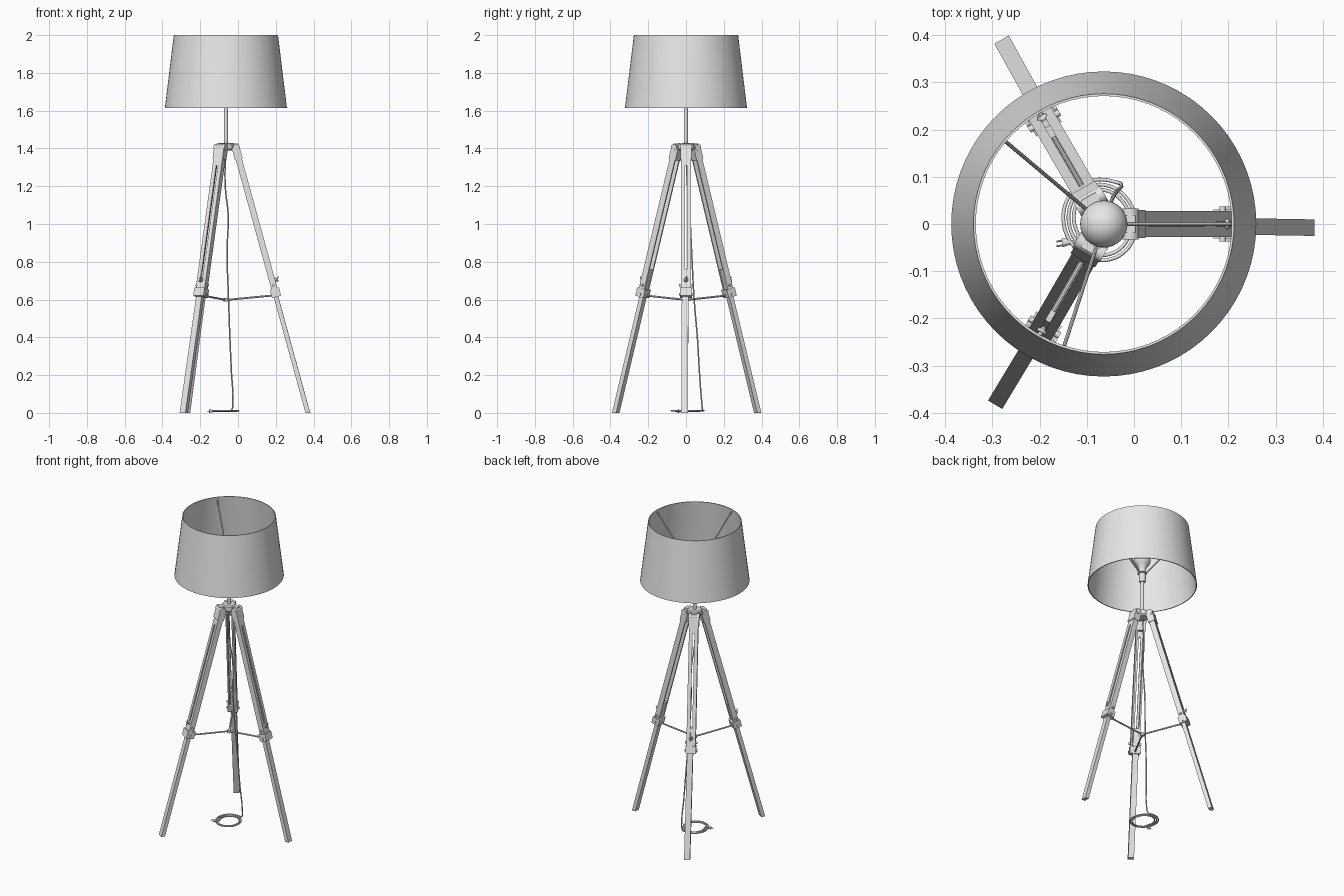
import bpy, bmesh, math
from mathutils import Vector, Matrix

if "Cube" in bpy.data.objects:
    bpy.data.objects.remove(bpy.data.objects["Cube"])

CX = -0.064                       # lamp axis
grey = bpy.data.materials.new("plain_grey")
grey.diffuse_color = (0.8, 0.8, 0.8, 1)
grey.use_nodes = True
grey.node_tree.nodes["Principled BSDF"].inputs["Base Color"].default_value = grey.diffuse_color


def finish(name, bm, smooth=False):
    bmesh.ops.recalc_face_normals(bm, faces=bm.faces[:])
    me = bpy.data.meshes.new(name)
    bm.to_mesh(me)
    bm.free()
    me.materials.append(grey)
    ob = bpy.data.objects.new(name, me)
    bpy.context.collection.objects.link(ob)
    if smooth:
        bpy.ops.object.select_all(action='DESELECT')
        ob.select_set(True)
        bpy.context.view_layer.objects.active = ob
        bpy.ops.object.shade_smooth_by_angle(angle=math.radians(35))
    return ob


def lathe(name, profile, steps=48):
    """Spin (radius, z) points round the lamp axis."""
    bm = bmesh.new()
    vs = [bm.verts.new((CX + r, 0, z)) for r, z in profile]
    edges = [bm.edges.new(p) for p in zip(vs, vs[1:])]
    bmesh.ops.spin(bm, geom=vs + edges, cent=(CX, 0, 0), axis=(0, 0, 1),
                   angle=math.tau, steps=steps)
    bmesh.ops.remove_doubles(bm, verts=bm.verts[:], dist=1e-5)
    return finish(name, bm, True)


def add_rod(bm, a, b, r, r2=None, seg=12):
    """Cylinder or cone between two points."""
    a, b = Vector(a), Vector(b)
    rot = (b - a).to_track_quat('Z', 'Y').to_matrix().to_4x4()
    bmesh.ops.create_cone(bm, cap_ends=True, segments=seg, radius1=r,
                          radius2=r if r2 is None else r2, depth=(b - a).length,
                          matrix=Matrix.Translation((a + b) / 2) @ rot)


def leg_r(z):
    """Distance of the leg centre line from the axis at height z."""
    return 0.437 - 0.2745 * z


def add_bar(bm, z0, z1, depth, width, out=0.0, side=0.0):
    """Slanted bar following the leg, cut level at both ends."""
    res = bmesh.ops.create_cube(bm, size=1)
    for v in res['verts']:
        z = z0 if v.co.z < 0 else z1
        v.co = (leg_r(z) + out + v.co.x * depth, side + v.co.y * width, z)


def add_block(bm, z, size, out=0.0):
    """Block turned square to the leg."""
    m = (Matrix.Translation((leg_r(z) + out, 0, z))
         @ Matrix.Rotation(-math.atan(0.2745), 4, 'Y')
         @ Matrix.Diagonal((*size, 1)))
    bmesh.ops.create_cube(bm, size=1, matrix=m)


def place(name, bm, deg, smooth=False):
    m = Matrix.Translation((CX, 0, 0)) @ Matrix.Rotation(math.radians(deg), 4, 'Z')
    bmesh.ops.transform(bm, matrix=m, verts=bm.verts[:])
    return finish(name, bm, smooth)


# Shade: thin tapered drum, open at both ends
lathe("shade", [(0.323, 1.615), (0.276, 2.0), (0.271, 2.0), (0.318, 1.615),
                (0.323, 1.615)], 72)

# Pole, socket and bulb
lathe("pole", [(0, 1.40), (0.011, 1.40), (0.011, 1.645), (0, 1.645)], 20)
lathe("socket", [(0, 1.635), (0.017, 1.635), (0.021, 1.645), (0.021, 1.69),
                 (0.028, 1.692), (0.028, 1.698), (0.02, 1.70), (0.02, 1.715),
                 (0, 1.715)], 24)
bulb = [(0, 1.705), (0.018, 1.705), (0.02, 1.72)]
bulb += [(0.05 * math.cos(math.radians(a)), 1.785 + 0.05 * math.sin(math.radians(a)))
         for a in range(-50, 90, 10)] + [(0, 1.835)]
lathe("bulb", bulb, 32)

# Shade carrier spokes
for i, deg in enumerate((0, 140, 252)):
    bm = bmesh.new()
    add_rod(bm, (0.02, 0, 1.695), (0.272, 0, 1.985), 0.004, seg=8)
    place(f"shade_spoke_{i}", bm, deg, True)

# Hub plate under the pole
lathe("hub", [(0, 1.39), (0.035, 1.39), (0.043, 1.398), (0.043, 1.424),
              (0.036, 1.43), (0, 1.43)], 32)

# Three tripod legs
for i, deg in enumerate((0, 120, 240)):
    # Hub arm, pivot and top bracket
    bm = bmesh.new()
    m = Matrix.Translation((0.042, 0, 1.414)) @ Matrix.Diagonal((0.05, 0.036, 0.022, 1))
    bmesh.ops.create_cube(bm, size=1, matrix=m)
    add_rod(bm, (0.056, -0.033, 1.405), (0.056, 0.033, 1.405), 0.018, seg=20)
    add_block(bm, 1.372, (0.042, 0.06, 0.062))
    place(f"top_bracket_{i}", bm, deg, True)

    # Upper leg: channel with two cheeks and a slotted outer face
    bm = bmesh.new()
    for s in (-1, 1):
        add_bar(bm, 0.625, 1.41, 0.034, 0.009, 0, s * 0.0225)
        add_bar(bm, 0.70, 1.31, 0.008, 0.0125, 0.013, s * 0.01175)
    add_bar(bm, 1.31, 1.41, 0.008, 0.036, 0.013)
    add_bar(bm, 0.625, 0.70, 0.008, 0.036, 0.013)
    place(f"upper_leg_{i}", bm, deg)

    # Lower leg sliding inside the channel
    bm = bmesh.new()
    add_bar(bm, 0, 0.76, 0.025, 0.035, -0.003)
    place(f"lower_leg_{i}", bm, deg - 1)

    # Collar with side screws
    bm = bmesh.new()
    add_block(bm, 0.636, (0.05, 0.062, 0.045))
    for z in (0.628, 0.675):
        add_rod(bm, (leg_r(z), -0.037, z), (leg_r(z), 0.037, z), 0.007)
    place(f"collar_{i}", bm, deg, True)

    # Wing screw in the slot
    bm = bmesh.new()
    r = leg_r(0.705)
    add_rod(bm, (r, 0, 0.70), (r + 0.032, 0, 0.709), 0.005)
    add_rod(bm, (r + 0.015, 0, 0.704), (r + 0.023, 0, 0.706), 0.013, 0.009, 16)
    for s in (-1, 1):
        add_rod(bm, (r + 0.028, 0, 0.708), (r + 0.034, s * 0.004, 0.708 + s * 0.014), 0.003)
    place(f"wing_screw_{i}", bm, deg, True)

    # Stretcher arm to the centre
    bm = bmesh.new()
    add_rod(bm, (0.0, 0, 0.598), (leg_r(0.62) - 0.015, 0, 0.622), 0.005, seg=8)
    place(f"stretcher_{i}", bm, deg, True)

lathe("stretcher_hub", [(0, 0.589), (0.012, 0.589), (0.012, 0.607), (0, 0.607)], 20)

# Cable: hangs from the hub, then coils on the floor
path = [(-0.066, 0.0, 1.39), (-0.068, 0.008, 1.2), (-0.052, 0.02, 1.05),
        (-0.058, 0.03, 0.85), (-0.05, 0.043, 0.6), (-0.043, 0.06, 0.4),
        (-0.034, 0.072, 0.2), (-0.027, 0.083, 0.06), (-0.036, 0.088, 0.014)]
for k in range(1, 43):
    a = math.radians(65 + 20 * k)
    r = 0.086 - 0.011 * (k / 18) + 0.004 * math.sin(k * 0.7)
    path.append((-0.07 + r * math.cos(a), 0.006 + r * math.sin(a), 0.012 - 0.003 * k / 42))
path += [(-0.12, -0.034, 0.009), (-0.138, -0.038, 0.009)]
cu = bpy.data.curves.new("cable", 'CURVE')
cu.dimensions = '3D'
cu.bevel_depth = 0.004
cu.bevel_resolution = 2
cu.resolution_u = 3
cu.use_fill_caps = True
sp = cu.splines.new('BEZIER')
sp.bezier_points.add(len(path) - 1)
for p, co in zip(sp.bezier_points, path):
    p.co = co
    p.handle_left_type = p.handle_right_type = 'AUTO'
cu.materials.append(grey)
cable = bpy.data.objects.new("cable", cu)
bpy.context.collection.objects.link(cable)
bpy.ops.object.select_all(action='DESELECT')
cable.select_set(True)
bpy.context.view_layer.objects.active = cable
bpy.ops.object.convert(target='MESH')

# Plug with two pins
bm = bmesh.new()
add_rod(bm, (-0.134, -0.037, 0.009), (-0.152, -0.04, 0.009), 0.006, 0.009)
for s in (-1, 1):
    add_rod(bm, (-0.15, -0.04 + s * 0.005, 0.009), (-0.164, -0.042 + s * 0.005, 0.009), 0.002, seg=8)
finish("plug", bm, True)
